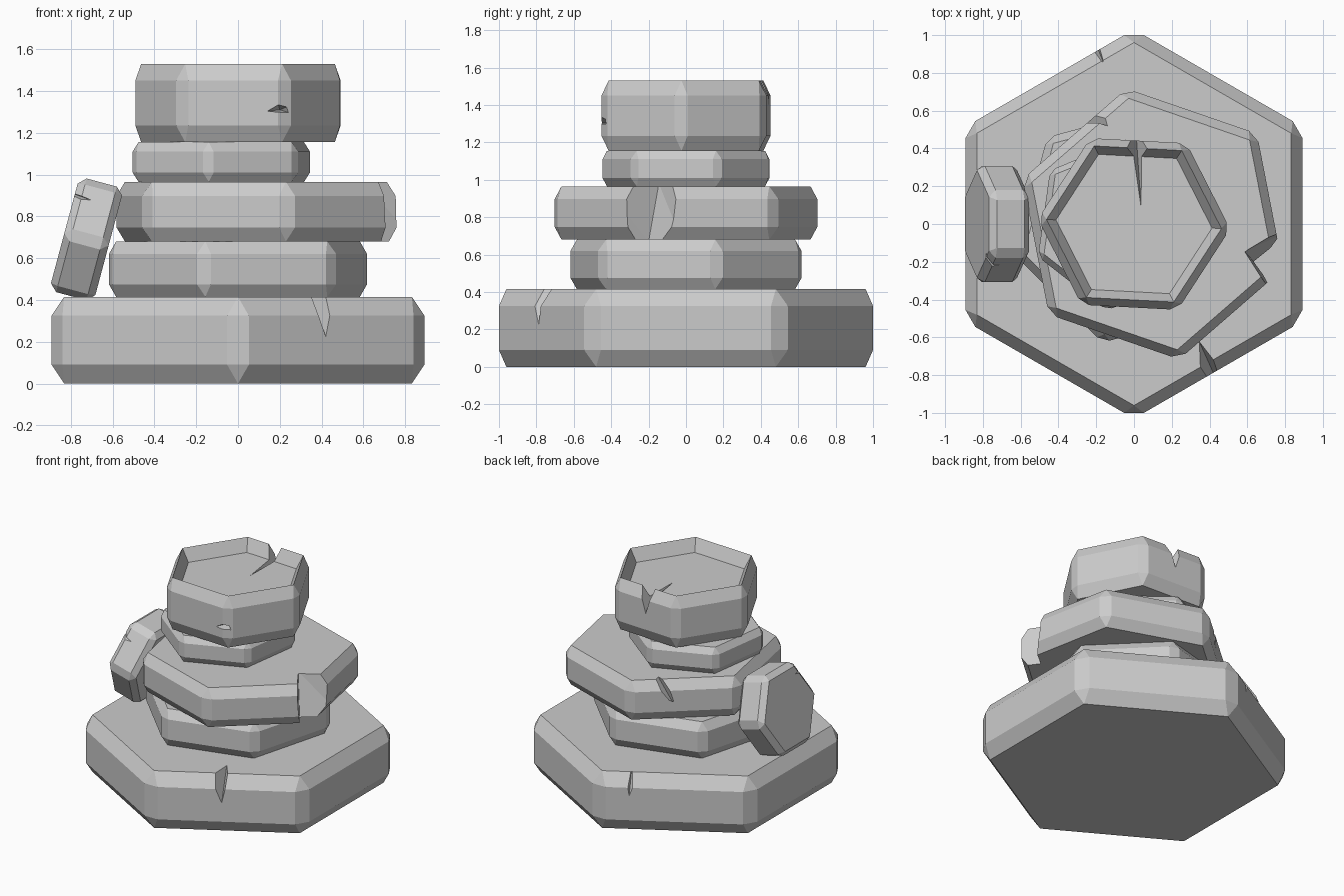
import bpy, bmesh
from math import cos, sin, radians
from mathutils import Matrix, Vector

if "Cube" in bpy.data.objects:
    bpy.data.objects.remove(bpy.data.objects["Cube"])


def to_object(bm, name):
    bmesh.ops.recalc_face_normals(bm, faces=bm.faces)
    mesh = bpy.data.meshes.new(name)
    bm.to_mesh(mesh)
    bm.free()
    obj = bpy.data.objects.new(name, mesh)
    bpy.context.collection.objects.link(obj)
    return obj


def stone(name, radius, turn, centre, height, bevel, stretch=1.5, lean=0, recess=None):
    """Six-sided slab with chamfered edges; the chamfer is stretched along the axis."""
    bm = bmesh.new()
    h = height / stretch / 2
    ring = [bm.verts.new((radius * cos(radians(turn + 60 * i)),
                          radius * sin(radians(turn + 60 * i)), -h)) for i in range(6)]
    face = bm.faces.new(ring)
    ext = bmesh.ops.extrude_face_region(bm, geom=[face], use_keep_orig=True)
    for v in ext["geom"]:
        if isinstance(v, bmesh.types.BMVert):
            v.co.z = h
    bmesh.ops.recalc_face_normals(bm, faces=bm.faces)
    bmesh.ops.bevel(bm, geom=list(bm.edges), offset=bevel, segments=1,
                    profile=0.5, affect='EDGES')
    bm.transform(Matrix.Diagonal((1, 1, stretch, 1)))
    if recess:
        bm.normal_update()
        top = max(bm.faces, key=lambda f: f.calc_center_median().z)
        bmesh.ops.inset_region(bm, faces=[top], thickness=recess[0], depth=0)
        for v in top.verts:
            v.co.z -= recess[1]
    bm.transform(Matrix.Translation(centre) @ Matrix.Rotation(radians(lean), 4, 'Y'))
    return to_object(bm, name)


def chip(obj, points):
    """Cut the convex hull of a few points out of a stone."""
    bm = bmesh.new()
    for p in points:
        bm.verts.new(Vector(p))
    bmesh.ops.convex_hull(bm, input=bm.verts)
    cutter = to_object(bm, "chip_cutter")
    cutter.hide_render = True
    mod = obj.modifiers.new("chip", 'BOOLEAN')
    mod.operation = 'DIFFERENCE'
    mod.solver = 'EXACT'
    mod.object = cutter
    bpy.context.view_layer.objects.active = obj
    bpy.ops.object.modifier_apply(modifier=mod.name)
    bpy.data.objects.remove(cutter)


# Stacked stones, bottom to top
base = stone("base_stone", 1.03, 30, (0, 0, 0.2075), 0.415, 0.06)
stone("second_stone", 0.65, 15, (0, 0, 0.5475), 0.265, 0.04)
middle = stone("middle_stone", 0.73, 41, (0.1, 0, 0.8225), 0.285, 0.045)
stone("fourth_stone", 0.462, 22, (-0.08, 0, 1.06), 0.19, 0.03)
top = stone("top_stone", 0.51, -3, (0, 0, 1.3425), 0.375, 0.04, 2, recess=(0.05, 0.09))

# Slab leaning against the left side
slab = stone("leaning_stone", 0.325, 90, (-0.725, 0, 0.69), 0.22, 0.035, 1, lean=105)

# Cracks in the base: front right and back left
chip(base, [(0.34, -0.61, 0.43), (0.35, -0.86, 0.43), (0.48, -0.79, 0.43),
            (0.43, -0.81, 0.2)])
chip(base, [(-0.16, 0.85, 0.43), (-0.26, 0.9, 0.43), (-0.17, 0.97, 0.43),
            (-0.2, 0.95, 0.2)])

# Broken corner and back crack of the middle stone
chip(middle, [(0.585, -0.145, 0.98), (0.635, -0.2, 0.67),
              (0.86, 0.02, 0.98), (0.86, -0.02, 0.67),
              (0.78, -0.45, 0.98), (0.78, -0.4, 0.67)])
chip(middle, [(-0.13, 0.52, 0.98), (-0.25, 0.56, 0.98), (-0.16, 0.63, 0.98),
              (-0.27, 0.51, 0.78)])

# Split in the rim of the top stone and nick on its front corner
chip(top, [(-0.06, 0.5, 1.56), (0.08, 0.5, 1.56), (0.01, 0.5, 1.34),
           (0.04, 0.05, 1.45)])
chip(top, [(0.11, -0.5, 1.30), (0.19, -0.5, 1.345), (0.26, -0.5, 1.335),
           (0.28, -0.5, 1.285), (0.2, -0.35, 1.31)])

# Nick in the leaning slab
chip(slab, [(-0.84, -0.3, 0.94), (-0.84, -0.3, 0.87), (-0.82, -0.1, 0.92),
            (-0.68, -0.24, 0.87)])
